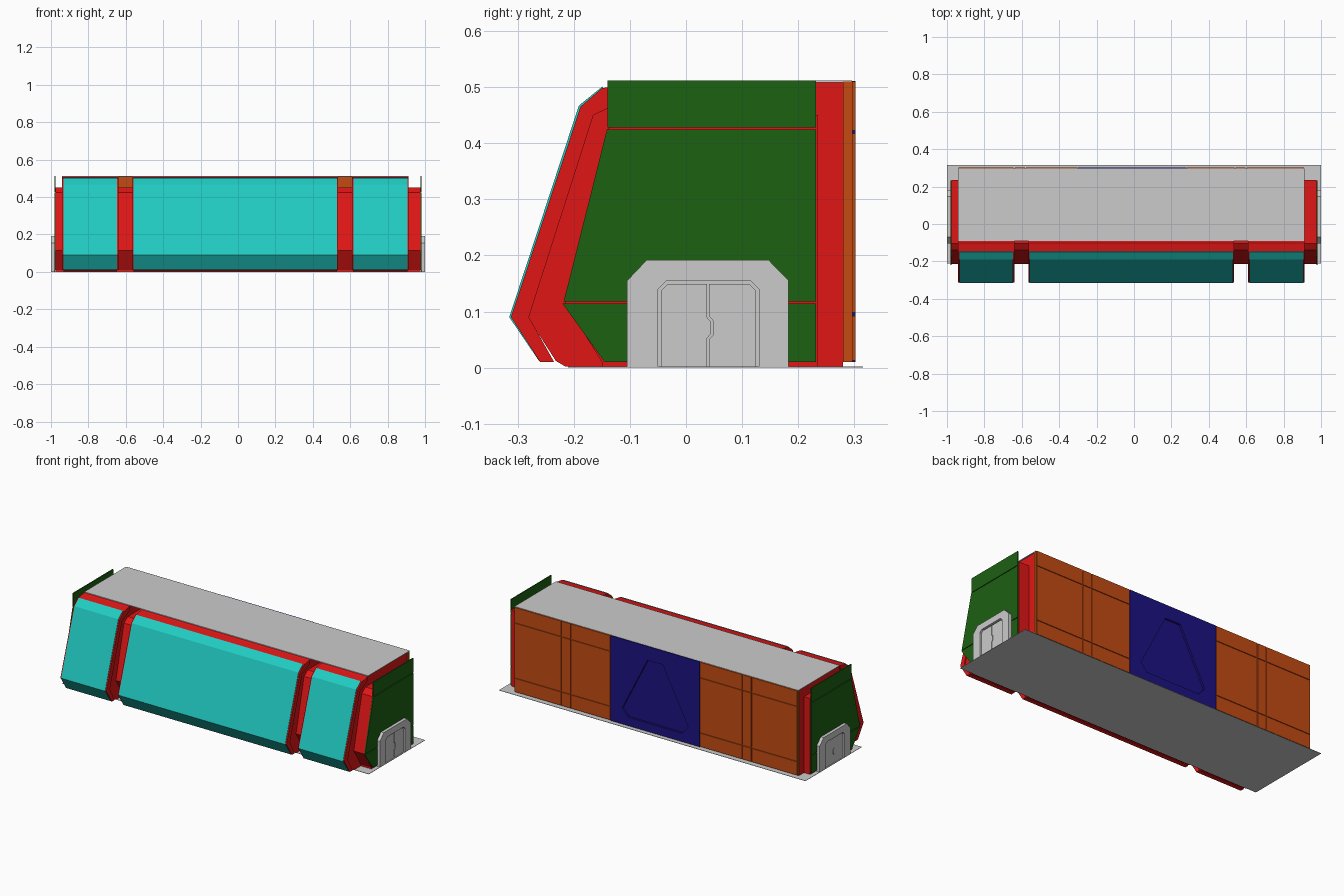
import bpy, bmesh


def material(name, rgb):
    m = bpy.data.materials.new(name)
    m.diffuse_color = (*rgb, 1)
    return m


RED = material("red", (0.75, 0.008, 0.008))
CYAN = material("cyan", (0.015, 0.6, 0.54))
GREEN = material("green", (0.012, 0.12, 0.006))
ORANGE = material("orange", (0.55, 0.07, 0.006))
BLUE = material("blue", (0.012, 0.006, 0.22))


def extrude(name, pts, offset, mat=None):
    """Solid from a planar outline extruded by an offset vector."""
    bm = bmesh.new()
    face = bm.faces.new([bm.verts.new(p) for p in pts])
    new = bmesh.ops.extrude_face_region(bm, geom=[face])["geom"]
    bmesh.ops.translate(bm, vec=offset, verts=[v for v in new if isinstance(v, bmesh.types.BMVert)])
    bmesh.ops.recalc_face_normals(bm, faces=bm.faces)
    mesh = bpy.data.meshes.new(name)
    bm.to_mesh(mesh)
    bm.free()
    ob = bpy.data.objects.new(name, mesh)
    bpy.context.collection.objects.link(ob)
    if mat:
        mesh.materials.append(mat)
    return ob


def prism(name, yz, x0, x1, mat=None):
    return extrude(name, [(x0, y, z) for y, z in yz], (x1 - x0, 0, 0), mat)


def box(name, x0, x1, y0, y1, z0, z1, mat=None):
    return prism(name, [(y0, z0), (y1, z0), (y1, z1), (y0, z1)], x0, x1, mat)


# Ground plate and roof
box("ground_plate", -1, 1, -0.21, 0.315, 0, 0.002)
box("roof", -0.94, 0.912, -0.09, 0.296, 0.508, 0.512)

# Inner core, seen in the grooves and at both ends
core = [(0.235, 0.002), (0.235, 0.45), (-0.105, 0.45), (-0.14, 0.425),
        (-0.215, 0.115), (-0.15, 0.01), (-0.15, 0.002)]
prism("core", core, -0.975, 0.975, RED)

# Front segments: body, red shell and cyan skin
body = [(0.28, 0.002), (0.28, 0.508), (-0.1, 0.508), (-0.15, 0.475),
        (-0.167, 0.45), (-0.282, 0.09), (-0.232, 0.012), (-0.215, 0.002)]
shell = [(-0.09, 0.508), (-0.15, 0.498), (-0.188, 0.465), (-0.312, 0.09), (-0.26, 0.01),
         (-0.235, 0.01), (-0.28, 0.09), (-0.165, 0.45), (-0.1, 0.48)]
skin = [(-0.149, 0.501), (-0.191, 0.467), (-0.315, 0.09), (-0.262, 0.012),
        (-0.252, 0.012), (-0.305, 0.09), (-0.181, 0.463), (-0.145, 0.494)]
for n, (a, b) in enumerate([(-0.94, -0.64), (-0.565, 0.535), (0.61, 0.912)], 1):
    prism(f"body_segment_{n}", body, a + 0.006, b - 0.006, RED)
    prism(f"front_shell_{n}", shell, a, b, RED)
    prism(f"front_skin_{n}", skin, a + 0.007, b - 0.007, CYAN)

# Back wall: seamed orange tiles over a backing
columns = {"left": [(-0.94, -0.64), (-0.64, -0.58), (-0.58, -0.3)],
           "right": [(0.28, 0.54), (0.54, 0.6), (0.6, 0.912)]}
for side, cols in columns.items():
    box(f"back_wall_{side}", cols[0][0], cols[-1][1], 0.28, 0.297, 0.01, 0.51, ORANGE)
    for a, b in cols:
        for z0, z1 in [(0.01, 0.095), (0.095, 0.42), (0.42, 0.51)]:
            box(f"back_tile_{side}", a + 0.003, b - 0.003, 0.296, 0.302,
                z0 + 0.003, z1 - (0 if z1 > 0.5 else 0.003), ORANGE)

# Blue centre panel with a shallow blunted triangle recess
panel = box("back_centre_panel", -0.3, 0.28, 0.28, 0.302, 0.01, 0.511, BLUE)
triangle = [(0.04, 0.43), (-0.06, 0.43), (-0.225, 0.105), (-0.185, 0.06), (0.165, 0.06), (0.205, 0.105)]
cutter = extrude("recess_cutter", [(x, 0.29, z) for x, z in triangle], (0, 0.04, 0), BLUE)
cutter.hide_render = True
cutter.hide_viewport = True
cut = panel.modifiers.new("recess", "BOOLEAN")
cut.operation = "DIFFERENCE"
cut.solver = "EXACT"
cut.object = cutter

# End panels and doors, mirrored on both ends
upper = [(-0.14, 0.428), (0.232, 0.428), (0.232, 0.512), (-0.14, 0.512)]
middle = [(-0.218, 0.118), (0.232, 0.118), (0.232, 0.424), (-0.141, 0.424)]
lower = [(-0.145, 0.01), (0.232, 0.01), (0.232, 0.114), (-0.22, 0.114)]
frame = [(-0.105, 0), (-0.105, 0.155), (-0.07, 0.192), (0.147, 0.192), (0.183, 0.155), (0.183, 0),
         (0.13, 0), (0.13, 0.14), (0.115, 0.155), (-0.035, 0.155), (-0.05, 0.14), (-0.05, 0)]
leaf_a = [(-0.044, 0), (-0.044, 0.138), (-0.033, 0.149), (0.037, 0.149), (0.037, 0.09),
          (0.044, 0.082), (0.044, 0.06), (0.037, 0.052), (0.037, 0)]
leaf_b = [(0.124, 0), (0.124, 0.138), (0.113, 0.149), (0.041, 0.149), (0.041, 0.092),
          (0.048, 0.084), (0.048, 0.058), (0.041, 0.05), (0.041, 0)]
for end, s in (("left", -1), ("right", 1)):
    for part, outline in (("upper", upper), ("middle", middle), ("lower", lower)):
        prism(f"end_panel_{part}_{end}", outline, s * 0.976, s * 0.982, GREEN)
    prism(f"door_frame_{end}", frame, s * 0.98, s * 1.0)
    box(f"door_back_{end}", s * 0.978, s * 0.986, -0.052, 0.132, 0, 0.157)
    prism(f"door_leaf_front_{end}", leaf_a, s * 0.984, s * 0.993)
    prism(f"door_leaf_rear_{end}", leaf_b, s * 0.984, s * 0.993)
